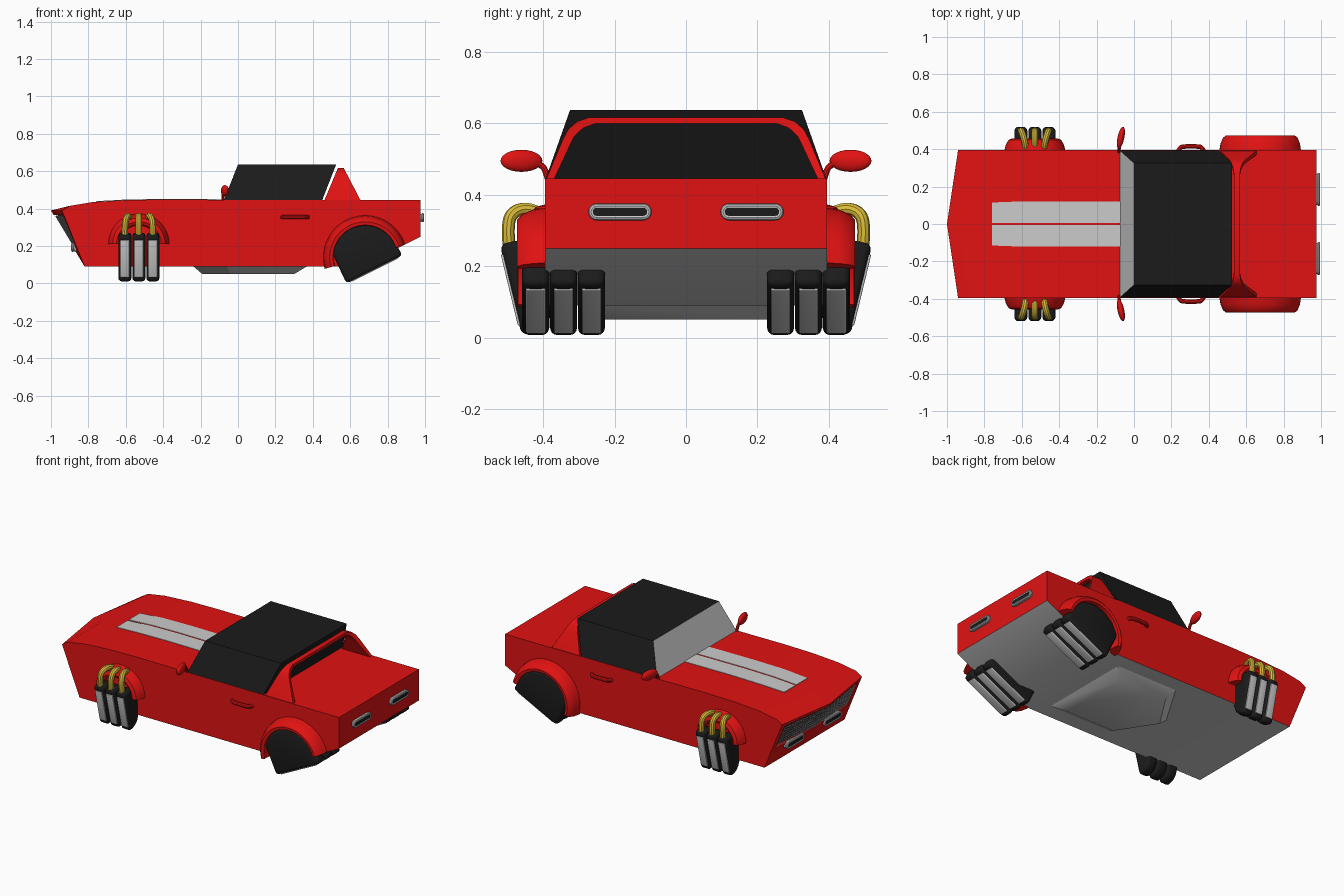
import bpy, bmesh, math
from mathutils import Matrix

if "Cube" in bpy.data.objects:
    bpy.data.objects.remove(bpy.data.objects["Cube"])


def material(name, c):
    m = bpy.data.materials.new(name)
    m.diffuse_color = (*c, 1)
    m.use_nodes = True
    m.node_tree.nodes["Principled BSDF"].inputs["Base Color"].default_value = m.diffuse_color
    return m


RED = material("red", (0.75, 0.006, 0.006))
BLACK = material("black", (0.011, 0.011, 0.011))
GREY = material("grey", (0.55, 0.55, 0.55))
YELLOW = material("yellow", (0.7, 0.5, 0.04))


def finish(name, bm, mats, mirror=False, bevel=0):
    bmesh.ops.recalc_face_normals(bm, faces=bm.faces)
    me = bpy.data.meshes.new(name)
    bm.to_mesh(me)
    bm.free()
    for m in mats:
        me.materials.append(m)
    ob = bpy.data.objects.new(name, me)
    bpy.context.collection.objects.link(ob)
    if bevel:
        b = ob.modifiers.new("bevel", 'BEVEL')
        b.width, b.segments, b.limit_method, b.angle_limit = bevel, 3, 'ANGLE', math.radians(40)
    if mirror:
        add_mirror(ob)
    return ob


def add_mirror(ob):
    ob.modifiers.new("mirror", 'MIRROR').use_axis = (False, True, False)


def loft(bm, rows, closed=True, caps=True):
    """Skin between point rows; returns faces as [row][segment]."""
    vs = [[bm.verts.new(p) for p in r] for r in rows]
    n = len(rows[0])
    out = []
    for a, b in zip(vs, vs[1:]):
        out.append([bm.faces.new((a[i], a[(i + 1) % n], b[(i + 1) % n], b[i]))
                    for i in range(n if closed else n - 1)])
    if caps:
        bm.faces.new(vs[0])
        bm.faces.new(vs[-1])
    return out


def prism(name, pts, axis, c, t, mat, mirror=True, bevel=0):
    """Flat profile extruded by t along x or y, centred at c."""
    def put(u, v, w):
        return (w, u, v) if axis == 'x' else (u, w, v)
    bm = bmesh.new()
    loft(bm, [[put(u, v, c + d) for u, v in pts] for d in (-t / 2, t / 2)])
    return finish(name, bm, [mat], mirror, bevel)


def tube(name, pts, r, mat, cyclic=False, mirror=True):
    cu = bpy.data.curves.new(name, 'CURVE')
    cu.dimensions, cu.bevel_depth, cu.bevel_resolution = '3D', r, 3
    cu.use_fill_caps = True
    sp = cu.splines.new('POLY' if cyclic else 'NURBS')
    sp.points.add(len(pts) - 1)
    for p, q in zip(sp.points, pts):
        p.co = (*q, 1)
    sp.use_cyclic_u = cyclic
    if not cyclic:
        sp.order_u, sp.use_endpoint_u, sp.resolution_u = 3, True, 6
    cu.materials.append(mat)
    ob = bpy.data.objects.new(name, cu)
    bpy.context.collection.objects.link(ob)
    if mirror:
        add_mirror(ob)


# body shell: side profile lofted across the width, nose pointed at the centre
def nose(y, t, dx=0):
    top = -0.94 - 0.06 * (1 - abs(y) / 0.4)
    return (-0.82 + (top + 0.82) * t + dx, y, 0.09 + 0.30 * t)


HOOD = [(-0.90, 0.415), (-0.78, 0.435), (-0.6, 0.446), (-0.4, 0.449), (-0.05, 0.447)]
TAIL = [(0.975, 0.445), (0.975, 0.25), (0.66, 0.09)]
YS = (-0.395, -0.36, 0, 0.36, 0.395)
bm = bmesh.new()
faces = loft(bm, [[nose(y, t) for t in (0, 0.4, 0.92, 1)] + [(x, y, z) for x, z in HOOD + TAIL] for y in YS])
for row in faces:
    for f in row[-2:]:
        f.material_index = 1
bmesh.ops.recalc_face_normals(bm, faces=bm.faces)
grille = [faces[1][1], faces[2][1]]
bmesh.ops.inset_region(bm, faces=grille, thickness=0.004, depth=-0.02)
for f in grille:
    f.material_index = 2
finish("body", bm, [RED, GREY, BLACK])

# grille mesh
bm = bmesh.new()
loft(bm, [[nose(-0.355 + 0.71 * i / 40, 0.41 + 0.5 * j / 8, 0.008) for j in range(9)]
          for i in range(41)], closed=False, caps=False)
w = finish("grille_mesh", bm, [GREY]).modifiers.new("wire", 'WIREFRAME')
w.thickness = 0.005

# underside plate
bm = bmesh.new()
loft(bm, [[(0.37, -0.3, 0.092), (0.37, 0.3, 0.092), (-0.06, 0.3, 0.092), (-0.24, 0, 0.092), (-0.06, -0.3, 0.092)],
          [(0.30, -0.23, 0.05), (0.30, 0.23, 0.05), (-0.04, 0.23, 0.05), (-0.19, 0, 0.05), (-0.04, -0.23, 0.05)]])
finish("underside_plate", bm, [GREY])

# cabin with windscreen
bm = bmesh.new()
f = loft(bm, [[(-0.075, -0.393, 0.445), (0.45, -0.393, 0.445), (0.45, 0.393, 0.445), (-0.075, 0.393, 0.445)],
              [(0, -0.325, 0.637), (0.525, -0.325, 0.637), (0.525, 0.325, 0.637), (0, 0.325, 0.637)]])
f[0][3].material_index = 1
finish("cabin", bm, [BLACK, GREY])

# rear arch and sail panels
half = [(0.393, 0.44), (0.345, 0.555), (0.33, 0.583), (0.305, 0.605), (0.27, 0.617)]
path = half + [(-y, z) for y, z in reversed(half)]
rows = []
for y, z in path:
    h = z - 0.445
    xf, xb = 0.462 + 0.42 * h, 0.655 - 0.52 * h
    yi, zi = y * 0.945, z - 0.018 * (z > 0.5)
    rows.append([(xf, y, z), (xb, y, z), (xb, yi, zi), (xf, yi, zi)])
bm = bmesh.new()
loft(bm, rows)
finish("rear_arch", bm, [RED])

# hood stripes following the hood
bm = bmesh.new()
rows = []
for x, z in [(-0.76, 0.437), (-0.6, 0.446), (-0.4, 0.449), (-0.06, 0.447)]:
    wy = 0.115 + 0.006 * (x > -0.7)
    rows.append([(x, 0.006, z + 0.003), (x, wy, z + 0.003), (x, wy, z - 0.01), (x, 0.006, z - 0.01)])
loft(bm, rows)
finish("hood_stripe", bm, [GREY], True)


# fender flares: cross-section (radius, y) swept round the arch
def flare(name, cx, cz, section, a0, a1):
    bm = bmesh.new()
    n = 28
    rows = []
    for i in range(n + 1):
        a = math.radians(a0 + (a1 - a0) * i / n)
        rows.append([(cx + r * math.cos(a), y, cz + r * math.sin(a)) for r, y in section])
    loft(bm, rows)
    finish(name, bm, [RED], True)


flare("rear_flare", 0.68, 0.14,
      [(0.225, 0.385), (0.218, 0.43), (0.205, 0.46), (0.19, 0.473), (0.172, 0.47), (0.168, 0.385)], 18, 196)
flare("front_flare", -0.53, 0.21,
      [(0.165, 0.385), (0.155, 0.425), (0.14, 0.45), (0.12, 0.458), (0.105, 0.45), (0.10, 0.385)], 0, 180)


# thruster pods: fan-shaped slabs with a panel on the outlet edge
def pod(name, prof, axis, c, t):
    prism(name, prof, axis, c, t, BLACK, bevel=0.02)
    (u0, v0), (u1, v1) = prof[0], prof[1]
    L = math.hypot(u1 - u0, v1 - v0)
    du, dv = (u1 - u0) / L, (v1 - v0) / L
    nu, nv = dv, -du
    pts = [(u0 + du * s + nu * o, v0 + dv * s + nv * o)
           for s, o in ((0.03, -0.02), (L - 0.03, -0.02), (L - 0.03, 0.004), (0.03, 0.004))]
    prism(name + "_panel", pts, axis, c, t - 0.022, GREY, bevel=0.004)


REAR = [(0.58, 0.0), (0.88, 0.15), (0.82, 0.25), (0.76, 0.297), (0.68, 0.315),
        (0.60, 0.293), (0.54, 0.245), (0.50, 0.17)]
FRONT = [(0.46, 0.005), (0.522, 0.262), (0.45, 0.275), (0.39, 0.24), (0.365, 0.17),
         (0.365, 0.10), (0.385, 0.045), (0.41, 0.02)]
for i in range(3):
    k = i - 1
    pod("rear_pod_%d" % i, REAR, 'y', 0.343 + 0.078 * k, 0.076)
    x = -0.53 + 0.075 * k
    pod("front_pod_%d" % i, FRONT, 'x', x, 0.07)
    # yellow pipe feeding each front pod
    tube("pipe_%d" % i, [(x - 0.03 * k, 0.38, 0.33), (x - 0.024 * k, 0.425, 0.36), (x - 0.012 * k, 0.475, 0.36),
                         (x, 0.503, 0.325), (x, 0.495, 0.25)], 0.018, YELLOW)


# lights: capsule rim with dark lens
def light(name, x, z):
    caps = []
    for side, a0 in ((1, -90), (-1, 90)):
        for i in range(9):
            a = math.radians(a0 + 180 * i / 8)
            caps.append((0.185 + side * 0.065 + 0.016 * math.cos(a), z + 0.016 * math.sin(a)))
    tube(name + "_rim", [(x, y, zz) for y, zz in caps], 0.008, GREY, cyclic=True)
    prism(name + "_lens", caps, 'x', x, 0.012, BLACK)
    big = [(0.185 + (y - 0.185) * 1.03, z + (zz - z) * 1.3) for y, zz in caps]
    d = 0.025 if x < 0 else -0.02
    prism(name + "_base", big, 'x', x + d / 2, abs(d), GREY)


light("tail_light", 0.987, 0.352)
light("head_light", -0.884, 0.193)

# door handles
tube("door_handle", [(0.235, 0.385, 0.355), (0.245, 0.41, 0.355), (0.27, 0.415, 0.355),
                     (0.34, 0.415, 0.355), (0.365, 0.41, 0.355), (0.375, 0.385, 0.355)], 0.012, RED)

# wing mirrors
bm = bmesh.new()
bmesh.ops.create_uvsphere(bm, u_segments=24, v_segments=12, radius=1,
                          matrix=Matrix.Translation((-0.07, 0.461, 0.495)) @ Matrix.Rotation(math.radians(-12), 4, 'Z')
                          @ Matrix.Diagonal((0.018, 0.06, 0.031, 1)))
finish("mirror_head", bm, [RED], True)
tube("mirror_stem", [(-0.08, 0.385, 0.435), (-0.08, 0.392, 0.465), (-0.08, 0.405, 0.485), (-0.075, 0.43, 0.492)], 0.009, RED)

# bake modifiers and curves, then smooth
bpy.ops.object.select_all(action='SELECT')
bpy.context.view_layer.objects.active = bpy.data.objects["body"]
bpy.ops.object.convert(target='MESH')
bpy.ops.object.select_all(action='SELECT')
bpy.ops.object.shade_smooth_by_angle(angle=math.radians(32))
